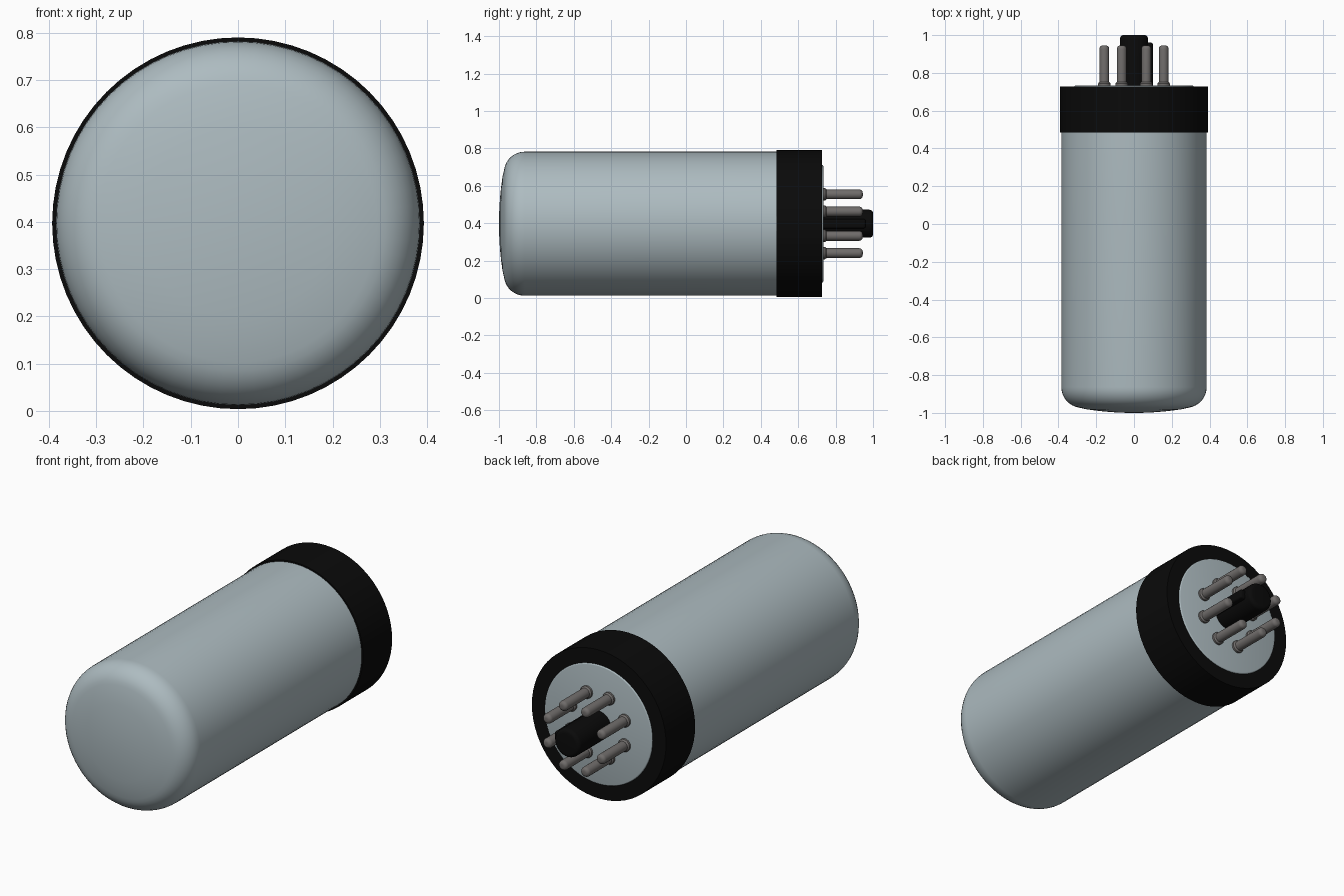
import bpy, bmesh, math
from mathutils import Vector

old = bpy.data.objects.get("Cube")
if old:
    bpy.data.objects.remove(old, do_unlink=True)

AXIS_Z = 0.397


def material(name, rgb, rough=0.5):
    m = bpy.data.materials.new(name)
    m.use_nodes = True
    m.diffuse_color = (*rgb, 1)
    bsdf = m.node_tree.nodes["Principled BSDF"]
    bsdf.inputs["Base Color"].default_value = (*rgb, 1)
    bsdf.inputs["Roughness"].default_value = rough
    return m


shell_grey = material("pale blue grey", (0.42, 0.50, 0.53))
base_black = material("black plastic", (0.003, 0.003, 0.003))
pin_grey = material("pin metal grey", (0.16, 0.15, 0.145))


def finish(bm, name, mat, x=0, z=0, angle=35):
    bmesh.ops.recalc_face_normals(bm, faces=bm.faces)
    mesh = bpy.data.meshes.new(name)
    bm.to_mesh(mesh)
    bm.free()
    ob = bpy.data.objects.new(name, mesh)
    ob.location = (x, 0, AXIS_Z + z)
    mesh.materials.append(mat)
    bpy.context.collection.objects.link(ob)
    bpy.ops.object.select_all(action="DESELECT")
    ob.select_set(True)
    bpy.context.view_layer.objects.active = ob
    bpy.ops.object.shade_smooth_by_angle(angle=math.radians(angle))
    return ob


def lathe(name, profile, mat, sides, x=0, z=0):
    """Turn a (radius, y) profile around the y axis."""
    bm = bmesh.new()
    verts = [bm.verts.new((r, y, 0)) for r, y in profile]
    edges = [bm.edges.new(pair) for pair in zip(verts, verts[1:])]
    bmesh.ops.spin(bm, geom=verts + edges, cent=(0, 0, 0), axis=(0, 1, 0),
                   angle=math.tau, steps=sides, use_merge=False)
    bmesh.ops.remove_doubles(bm, verts=bm.verts, dist=1e-5)
    return finish(bm, name, mat, x, z)


def arc(r, y, size, start, end, steps):
    """Points on a fillet centred at (r, y), angles from +r towards +y."""
    angles = [math.radians(start + (end - start) * i / steps) for i in range(steps + 1)]
    return [(r + size * math.cos(a), y + size * math.sin(a)) for a in angles]


# Can: shallow domed front, rounded shoulder, straight wall
dome = [(0.3 * i / 6, -1 + 0.027 * (i / 6) ** 2) for i in range(6)]
shoulder = arc(0.275, -0.863, 0.11, -80, 0, 8)
lathe("can", dome + shoulder + [(0.385, 0.50)], shell_grey, 64)

# Base collar around the back end
lathe("base_collar", [(0.38, 0.485), (0.393, 0.485), (0.393, 0.728), (0.30, 0.728)],
      base_black, 64)

# Back disc with a softened rim
lathe("base_disc", [(0.315, 0.70), (0.315, 0.728)] + arc(0.309, 0.728, 0.006, 0, 90, 3)
      + [(0, 0.734)], shell_grey, 64)

# Ring of eight contact pins, each with a foot collar and rounded tip
pin = ([(0, 0.725), (0.033, 0.725), (0.033, 0.744), (0.026, 0.752), (0.026, 0.927)]
       + arc(0.008, 0.927, 0.018, 0, 90, 5) + [(0, 0.945)])
for i in range(8):
    a = math.tau * (i + 0.5) / 8
    lathe(f"pin_{i + 1}", pin, pin_grey, 20, 0.17 * math.cos(a), 0.17 * math.sin(a))

# Central guide post
lathe("guide_post", [(0, 0.725), (0.075, 0.725)] + arc(0.055, 0.98, 0.02, 0, 90, 5)
      + [(0, 1)], base_black, 32)

# Locating key along the side of the post
bm = bmesh.new()
bmesh.ops.create_cube(bm, size=1)
for v in bm.verts:
    v.co = Vector((0.075 + v.co.x * 0.05, 0.8425 + v.co.y * 0.235, v.co.z * 0.05))
key = finish(bm, "guide_key", base_black)
bevel = key.modifiers.new("soft edges", "BEVEL")
bevel.width = 0.01
bevel.segments = 3
